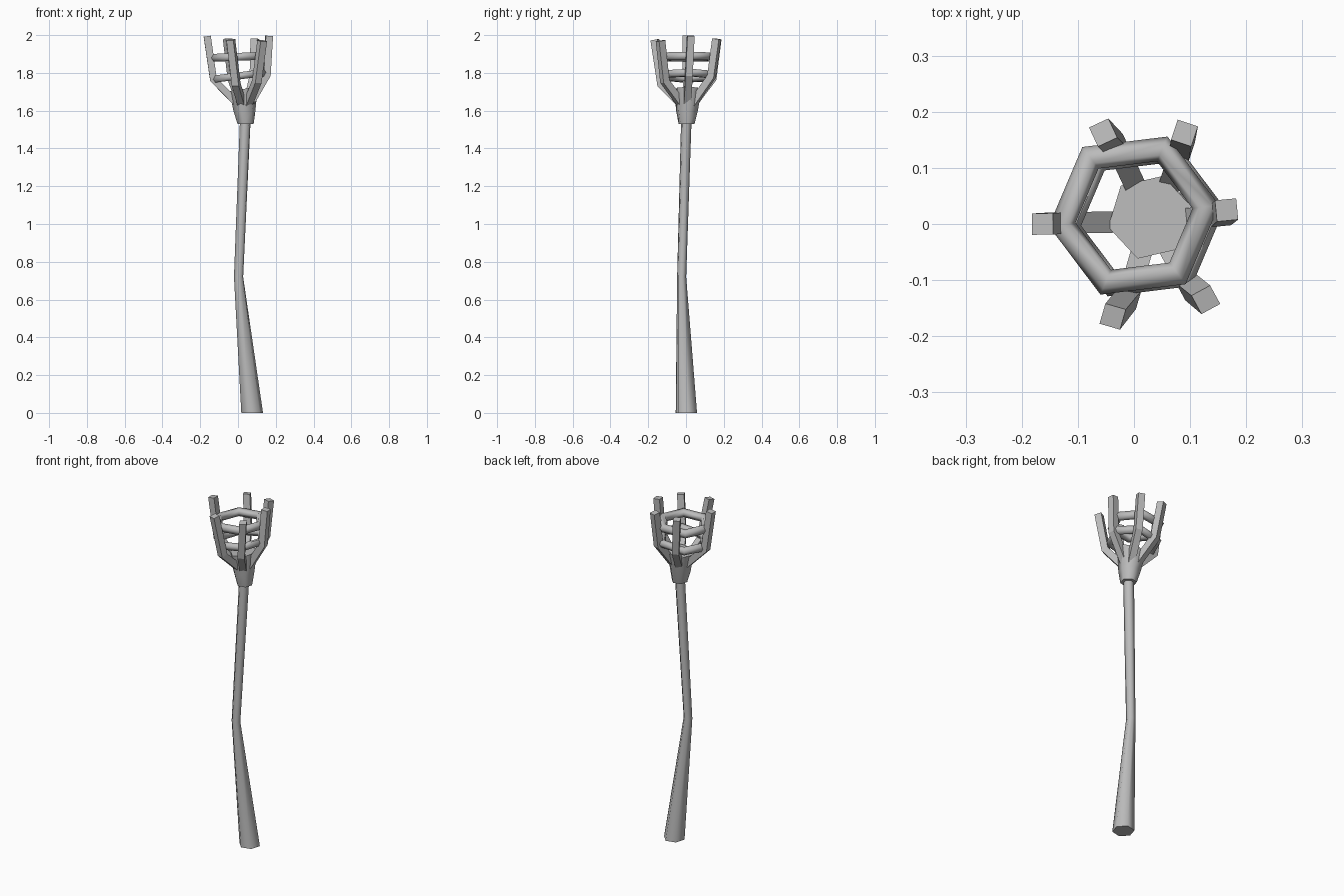
import bpy
import bmesh
from math import cos, sin, pi, radians
from mathutils import Vector

if "Cube" in bpy.data.objects:
    bpy.data.objects.remove(bpy.data.objects["Cube"], do_unlink=True)

grey = bpy.data.materials.new("plain grey")
grey.use_nodes = True
colour = (0.5, 0.5, 0.5, 1)
grey.diffuse_color = colour
grey.node_tree.nodes["Principled BSDF"].inputs["Base Color"].default_value = colour


def loft(name, sections, closed=False, smooth=True):
    """Skin a list of equal-sized point loops, capped unless closed."""
    bm = bmesh.new()
    loops = [[bm.verts.new(p) for p in s] for s in sections]
    pairs = list(zip(loops, loops[1:]))
    if closed:
        pairs.append((loops[-1], loops[0]))
    else:
        bm.faces.new(loops[0])
        bm.faces.new(loops[-1])
    for a, b in pairs:
        n = len(a)
        for i in range(n):
            j = (i + 1) % n
            bm.faces.new((a[i], a[j], b[j], b[i]))
    bmesh.ops.recalc_face_normals(bm, faces=bm.faces)
    mesh = bpy.data.meshes.new(name)
    bm.to_mesh(mesh)
    bm.free()
    mesh.materials.append(grey)
    obj = bpy.data.objects.new(name, mesh)
    bpy.context.collection.objects.link(obj)
    if smooth:
        bpy.ops.object.select_all(action="DESELECT")
        obj.select_set(True)
        bpy.context.view_layer.objects.active = obj
        bpy.ops.object.shade_smooth_by_angle(angle=radians(65))
    return obj


def hexagon(x, y, z, r, tilt=0, turn=13):
    angles = [radians(turn) + i * pi / 3 for i in range(6)]
    return [Vector((x + r * cos(a), y + r * sin(a), z + tilt * r * cos(a)))
            for a in angles]


# Bent, tapering handle
loft("handle", [hexagon(0.075, 0.002, 0, 0.059),
                hexagon(0.003, -0.023, 0.72, 0.025),
                hexagon(0.039, 0.002, 1.56, 0.029)])

# Flared socket with a slightly tilted flat top
loft("socket", [hexagon(0.04, 0.003, 1.53, 0.044),
                hexagon(0.034, 0.005, 1.6, 0.06),
                hexagon(0.029, 0.012, 1.715, 0.077, 0.15)])


# Six-sided hoops
def hoop(name, x, y, z, radius, tube, tilt):
    sections = []
    for i in range(6):
        a = radians(7) + i * pi / 3
        loop = []
        for k in range(6):
            b = k * pi / 3
            r = radius + tube * cos(b)
            loop.append(Vector((x + r * cos(a), y + r * sin(a),
                                z + tilt * r * cos(a) + tube * sin(b))))
        sections.append(loop)
    loft(name, sections, closed=True)


hoop("upper_hoop", 0.0, 0.015, 1.885, 0.129, 0.024, 0.04)
hoop("lower_hoop", 0.012, 0.01, 1.785, 0.129, 0.022, 0.13)


# Square prongs: root, elbow and tip
def prong(name, root, elbow, tip, half=0.019):
    pts = [Vector(p) for p in (root, elbow, tip)]
    out = pts[1] - pts[0]
    side = Vector((-out.y, out.x, 0)).normalized()
    low = (pts[1] - pts[0]).normalized()
    high = (pts[2] - pts[1]).normalized()
    sections = []
    for p, d in zip(pts, (low, (low + high).normalized(), high)):
        n = d.cross(side).normalized()
        sections.append([p + half * (u * side + v * n)
                         for u, v in ((1, 1), (-1, 1), (-1, -1), (1, -1))])
    loft(name, sections, smooth=False)


prongs = {
    "left_prong": ((0.06, 0.006, 1.63), (0.153, 0.015, 1.79), (0.165, 0.025, 1.996)),
    "back_left_prong": ((0.05, 0.03, 1.63), (0.085, 0.135, 1.78), (0.09, 0.162, 1.98)),
    "back_right_prong": ((0.02, 0.03, 1.63), (-0.03, 0.137, 1.77), (-0.055, 0.163, 1.98)),
    "right_prong": ((0.0, 0.004, 1.635), (-0.13, 0.002, 1.765), (-0.163, 0.0, 1.994)),
    "front_right_prong": ((0.022, -0.02, 1.63), (-0.01, -0.13, 1.74), (-0.038, -0.165, 1.975)),
    "front_left_prong": ((0.05, -0.02, 1.63), (0.1, -0.112, 1.755), (0.128, -0.135, 1.97)),
}
for name, path in prongs.items():
    prong(name, *path)
